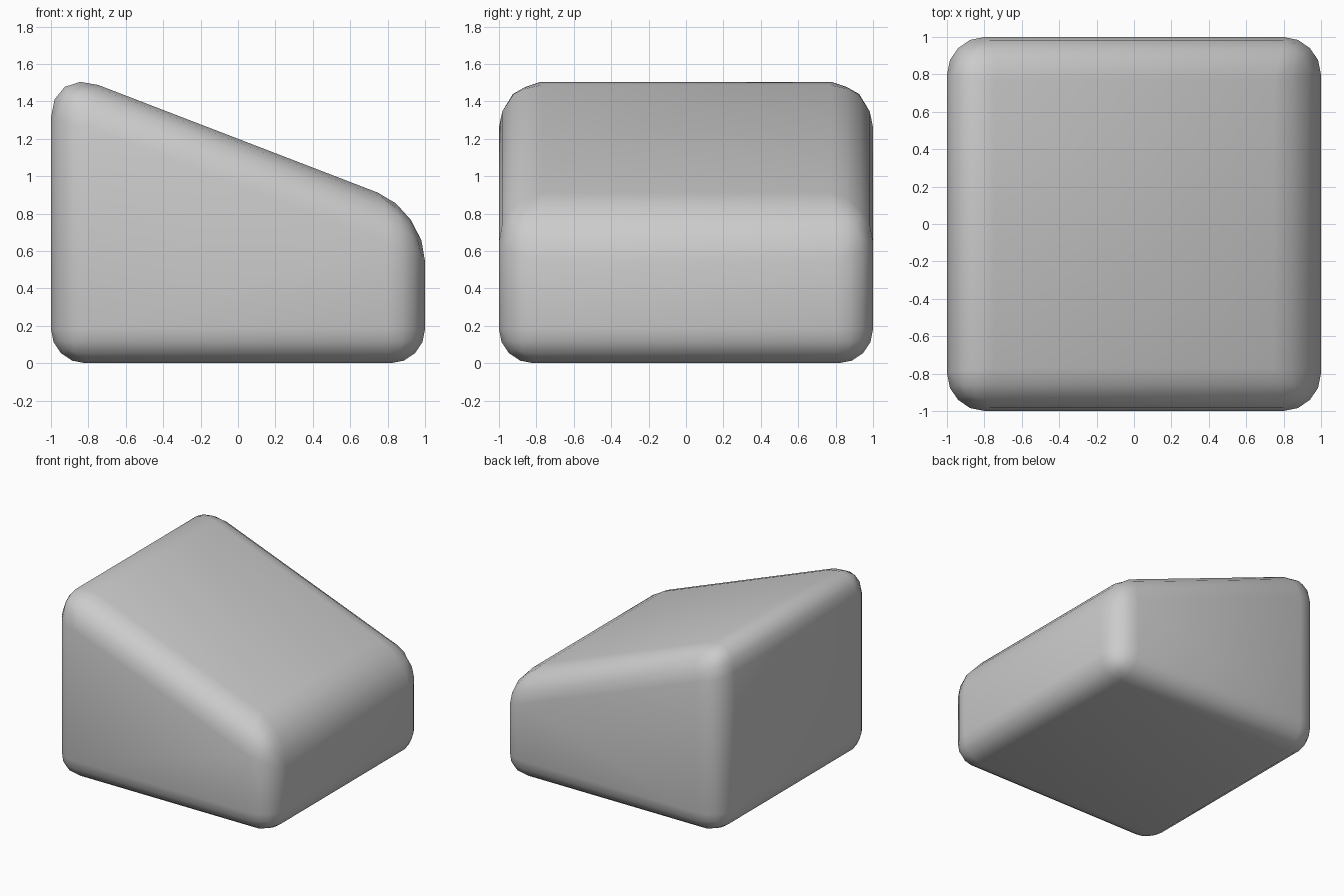
import bpy, bmesh

if "Cube" in bpy.data.objects:
    bpy.data.objects.remove(bpy.data.objects["Cube"])

# Wedge profile seen from the front (x, z), extruded along y
profile = [(-1, 0), (1, 0), (1, 0.815), (-1, 1.585)]
bm = bmesh.new()
face = bm.faces.new([bm.verts.new((x, -1, z)) for x, z in profile])
ext = bmesh.ops.extrude_face_region(bm, geom=[face])
verts = [v for v in ext["geom"] if isinstance(v, bmesh.types.BMVert)]
bmesh.ops.translate(bm, verts=verts, vec=(0, 2, 0))
bmesh.ops.recalc_face_normals(bm, faces=bm.faces)

# Softer rounding on top than along the base and the upright edges
weight = bm.edges.layers.float.new("bevel_weight_edge")
for e in bm.edges:
    a, b = (v.co for v in e.verts)
    if max(a.z, b.z) < 0.01:
        e[weight] = 0.68
    elif min(a.z, b.z) < 0.01:
        e[weight] = 0.75
    else:
        e[weight] = 1.0 if abs(a.y - b.y) > 1 else 0.85

mesh = bpy.data.meshes.new("rounded_wedge")
bm.to_mesh(mesh)
bm.free()
block = bpy.data.objects.new("rounded_wedge", mesh)
bpy.context.collection.objects.link(block)

# Rounded edges
bevel = block.modifiers.new("rounding", "BEVEL")
bevel.limit_method = "WEIGHT"
bevel.width = 0.27
bevel.segments = 4
bevel.use_clamp_overlap = False

for p in mesh.polygons:
    p.use_smooth = True
